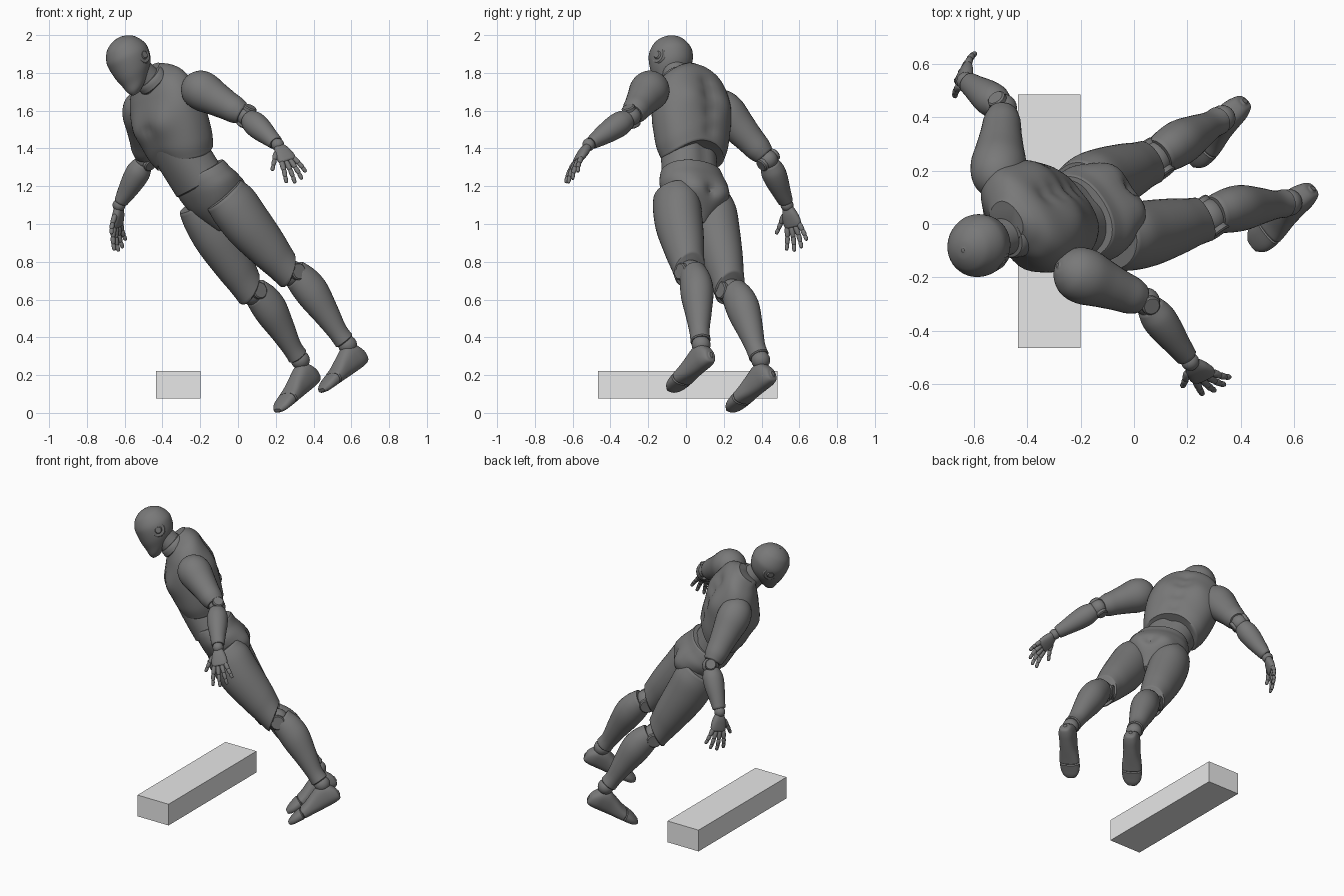
import bpy, bmesh, math
from mathutils import Vector, Matrix

cube = bpy.data.objects.get("Cube")
if cube:
    bpy.data.objects.remove(cube, do_unlink=True)


def material(name, value):
    m = bpy.data.materials.new(name)
    m.use_nodes = True
    m.diffuse_color = (value, value, value, 1)
    m.node_tree.nodes["Principled BSDF"].inputs["Base Color"].default_value = (value, value, value, 1)
    return m


DARK = material("dark grey", 0.19)
PALE = material("pale grey", 0.8)


def finish(name, bm, mat, angle=40):
    bmesh.ops.recalc_face_normals(bm, faces=bm.faces)
    me = bpy.data.meshes.new(name)
    bm.to_mesh(me)
    bm.free()
    me.materials.append(mat)
    me.shade_smooth()
    me.set_sharp_from_angle(angle=math.radians(angle))
    ob = bpy.data.objects.new(name, me)
    bpy.context.collection.objects.link(ob)


def frame(origin, z, x):
    """Local frame: z along the part, x sideways, y completes it."""
    z = Vector(z).normalized()
    x = Vector(x)
    x = (x - z * x.dot(z)).normalized()
    m = Matrix((x, z.cross(x), z)).transposed().to_4x4()
    m.translation = Vector(origin)
    return m


def ring(z, w, d=None, off=0):
    return (z, w, w if d is None else d, off)


def smooth_rings(rings, steps):
    """Catmull-Rom through (z, half width, half depth, y offset)."""
    pts = [rings[0]] + rings + [rings[-1]]
    out = []
    for a, b, c, d in zip(pts, pts[1:], pts[2:], pts[3:]):
        for i in range(steps):
            t = i / steps
            out.append([q + t / 2 * (r - p + t * (2 * p - 5 * q + 4 * r - s + t * (3 * (q - r) + s - p)))
                        for p, q, r, s in zip(a, b, c, d)])
    return out + [list(rings[-1])]


def flat(x, y):
    return 0


def loft(name, mat4, rings, bumps=(), power=2, segs=32, steps=5, lip=0.006, low=flat, high=flat):
    """Skin elliptical rings; low and high shape the cut at the first and last ring."""
    rows = smooth_rings([ring(*r) for r in rings], steps)
    # rounded lips close both ends
    first, last = rows[0], rows[-1]
    up = math.copysign(lip, last[0] - first[0])
    rows.insert(0, [first[0] - up, first[1] - lip, first[2] - lip, first[3]])
    rows.append([last[0] + up, last[1] - lip, last[2] - lip, last[3]])
    bm = bmesh.new()
    loops = []
    for i, (z, w, d, off) in enumerate(rows):
        u = i / (len(rows) - 1)
        loop = []
        for k in range(segs):
            a = math.tau * k / segs
            c, s = math.cos(a), math.sin(a)
            x = w * math.copysign(abs(c) ** (2 / power), c)
            y = off + d * math.copysign(abs(s) ** (2 / power), s)
            p = Vector((x, y, z + low(x, y) * (1 - u) ** 2 + high(x, y) * u ** 2))
            push = sum(amp * math.exp(-((p - Vector(at)).length / r) ** 2) for at, r, amp in bumps)
            loop.append(bm.verts.new(mat4 @ (p + Vector((c, s, 0)) * push)))
        loops.append(loop)
    for a, b in zip(loops, loops[1:]):
        for k in range(segs):
            n = (k + 1) % segs
            bm.faces.new((a[k], a[n], b[n], b[k]))
    bm.faces.new(loops[0])
    bm.faces.new(loops[-1])
    finish(name, bm, DARK)


def limb(name, a, b, side, rings, **kw):
    """Loft between two joints, with stations given as fractions of the length."""
    a, b = Vector(a), Vector(b)
    size = (b - a).length
    loft(name, frame(a, b - a, side), [(r[0] * size, *r[1:]) for r in rings], **kw)


def ball(name, at, r):
    bm = bmesh.new()
    bmesh.ops.create_uvsphere(bm, u_segments=24, v_segments=16, radius=r,
                              matrix=Matrix.Translation(Vector(at)))
    finish(name, bm, DARK)


def hinge(name, at, axis, r, half):
    loft(name, frame(at, axis, (0, 0.3, 1)), [(-half, r), (half, r)], steps=1, segs=24)


# Block
bm = bmesh.new()
bmesh.ops.create_cube(bm, size=1)
bmesh.ops.scale(bm, verts=bm.verts, vec=(0.235, 0.95, 0.145))
bmesh.ops.translate(bm, verts=bm.verts, vec=(-0.317, 0.01, 0.148))
finish("block", bm, PALE)

# Torso
SIDE = (0.61, -0.76, 0.21)
UP = (-0.445, -0.095, 0.89)
HIPS = (0.59, -0.8, 0.13)

both = (-1, 1)
chest_bumps = [((s * 0.09, -0.16, 0.05), 0.08, 0.028) for s in both]
chest_bumps += [((s * 0.11, 0.15, 0.08), 0.08, 0.018) for s in both]
chest_bumps += [((0, 0.16, z), 0.04, -0.016) for z in (-0.1, 0, 0.1, 0.18)]
chest_bumps += [((0, -0.17, 0.04), 0.03, -0.012), ((0, -0.16, -0.15), 0.06, -0.012)]
loft("chest", frame((-0.35, 0.03, 1.53), UP, SIDE),
     [(-0.15, 0.172, 0.147, -0.02), (-0.08, 0.2, 0.16, -0.014), (0.03, 0.222, 0.16, 0),
      (0.12, 0.228, 0.15, 0.01), (0.19, 0.212, 0.13, 0.023), (0.24, 0.175, 0.108, 0.032),
      (0.275, 0.122, 0.086, 0.03), (0.297, 0.084, 0.07, 0.016)],
     bumps=chest_bumps, power=2.3, segs=56, steps=7,
     low=lambda x, y: -2 * x * x, high=lambda x, y: 0.25 * y)
loft("abdomen", frame((-0.265, 0.025, 1.34), (-0.5, -0.04, 0.86), SIDE),
     [(-0.14, 0.157, 0.124, -0.01), (0, 0.153, 0.128, -0.015), (0.12, 0.155, 0.128, -0.018)],
     bumps=[((0, 0.11, z), 0.04, -0.012) for z in (-0.06, 0.02)], power=2.2, segs=48)
loft("pelvis", frame((-0.15, 0.04, 1.17), UP, HIPS),
     [(-0.2, 0.045, 0.06, 0), (-0.13, 0.1, 0.105, 0.01), (-0.06, 0.16, 0.13, 0.01), (0.02, 0.19, 0.139, 0.006),
      (0.08, 0.182, 0.133, -0.003), (0.12, 0.168, 0.128, -0.005)],
     bumps=[((s * 0.085, 0.13, -0.06), 0.08, 0.035) for s in both] + [((0, 0.14, -0.06), 0.03, -0.025)],
     power=2.2, segs=56)

# Neck and head
NECK = (-0.12, -0.05, 0.12)
loft("neck", frame((-0.42, -0.02, 1.71), NECK, SIDE), [(0, 0.078), (0.08, 0.072), (0.17, 0.072)])
loft("neck_collar", frame((-0.46, -0.045, 1.765), NECK, SIDE), [(-0.02, 0.088), (0.015, 0.082)], steps=2)
HEAD_UP, EAR = (-0.5, -0.15, 0.86), (0.7, -0.7, 0.2)
head_frame = frame((-0.58, -0.08, 1.878), HEAD_UP, EAR)
loft("head", head_frame,
     [(0.12, 0.008, 0.009, 0), (0.115, 0.034, 0.037, 0), (0.101, 0.063, 0.067, 0), (0.08, 0.087, 0.092, 0),
      (0.04, 0.109, 0.115, 0), (0, 0.115, 0.121, 0), (-0.06, 0.103, 0.113, -0.01), (-0.11, 0.078, 0.088, -0.03),
      (-0.15, 0.05, 0.055, -0.062), (-0.174, 0.022, 0.027, -0.08)], segs=40, lip=0.001)
for s, label in ((1, "left"), (-1, "right")):
    spot = head_frame @ Vector((s * 0.092, 0.005, -0.015))
    out = s * head_frame.col[0].to_3d()
    loft(label + "_ear_disc", frame(spot, out, HEAD_UP), [(0, 0.05), (0.01, 0.047)], steps=1)
    loft(label + "_ear_cap", frame(spot, out, HEAD_UP), [(0, 0.028), (0.018, 0.024)], steps=1)


# Limbs
def leg(label, hip, knee, ankle, heel, toe):
    limb(label + "_thigh", hip, knee, HIPS,
         [(-0.03, 0.108, 0.122, 0), (0.12, 0.122, 0.137, 0), (0.35, 0.122, 0.132, 0.008),
          (0.65, 0.105, 0.112, 0.006), (0.82, 0.091, 0.096, 0.004), (0.94, 0.086, 0.085, 0.004)],
         segs=40, high=lambda x, y: 0.65 * y)
    ball(label + "_knee", knee, 0.07)
    hinge(label + "_knee_hinge", knee, HIPS, 0.046, 0.07)
    limb(label + "_calf", knee, ankle, HIPS,
         [(0.06, 0.072, 0.074, -0.018), (0.2, 0.082, 0.09, -0.028), (0.36, 0.084, 0.092, -0.03),
          (0.6, 0.068, 0.072, -0.018), (0.82, 0.053, 0.054, -0.003), (0.94, 0.053, 0.055, 0)],
         low=lambda x, y: 0.4 * y)
    ball(label + "_ankle", ankle, 0.05)
    heel, along = Vector(heel), Vector(toe) - Vector(heel)
    sole = frame(heel, along, (Vector(ankle) - heel).cross(along))
    loft(label + "_foot", sole,
         [(-0.012, 0.016, 0.02, 0.046), (-0.005, 0.034, 0.04, 0.048), (0.03, 0.048, 0.066, 0.066),
          (0.08, 0.051, 0.073, 0.071), (0.14, 0.053, 0.06, 0.058), (0.2, 0.06, 0.044, 0.043),
          (0.238, 0.063, 0.037, 0.036)], power=2.5)
    loft(label + "_toes", sole,
         [(0.25, 0.063, 0.035, 0.034), (0.29, 0.06, 0.029, 0.028), (0.32, 0.05, 0.023, 0.022),
          (0.342, 0.032, 0.015, 0.018)], power=2.5)


def hand(label, wrist, tip, thumb, curl):
    m = frame(wrist, Vector(tip) - Vector(wrist), thumb)
    ball(label + "_wrist", wrist, 0.034)
    loft(label + "_palm", m, [(0.015, 0.029, 0.021, 0), (0.05, 0.043, 0.025, 0), (0.09, 0.051, 0.022, 0),
                              (0.115, 0.048, 0.018, 0)], power=2.5, segs=24)
    # sideways base, forward base, spread, length
    fingers = {"index": (0.037, 0.117, 0.24, 0.118), "middle": (0.012, 0.12, 0.06, 0.128),
               "ring": (-0.013, 0.118, -0.12, 0.122), "little": (-0.037, 0.11, -0.32, 0.1),
               "thumb": (0.038, 0.05, 0.75, 0.105)}
    for name, (x, z, spread, length) in fingers.items():
        p = Vector((x, 0, z))
        for i, share in enumerate((0.42, 0.32, 0.26)):
            bend = curl * (0.1 + 0.18 * i)
            step = Vector((spread, bend, 1)).normalized() * length * share
            r = 0.0145 - 0.0017 * i
            limb(f"{label}_{name}_{i + 1}", m @ p, m @ (p + step), thumb,
                 [(-0.06, r * 0.8), (0.2, r), (0.7, r * 0.95), (1, r * 0.75)], segs=12, steps=2, lip=0.003)
            p += step


def arm(label, shoulder, elbow, wrist, tip, thumb, curl):
    limb(label + "_upper_arm", shoulder, elbow, SIDE,
         [(-0.335, 0.014), (-0.32, 0.035), (-0.25, 0.068), (-0.12, 0.096), (0.08, 0.105), (0.35, 0.09),
          (0.6, 0.077), (0.78, 0.07), (0.9, 0.058)])
    ball(label + "_elbow", elbow, 0.052)
    axis = (Vector(elbow) - Vector(shoulder)).cross(Vector(wrist) - Vector(elbow))
    hinge(label + "_elbow_hinge", elbow, axis, 0.036, 0.053)
    limb(label + "_forearm", elbow, wrist, thumb,
         [(0.1, 0.052), (0.25, 0.064), (0.45, 0.062), (0.72, 0.049), (0.92, 0.041, 0.036, 0)])
    hand(label, wrist, tip, thumb, curl)


leg("left", (-0.06, -0.06, 1.14), (0.28, 0.025, 0.74), (0.58, 0.08, 0.36), (0.68, 0.13, 0.26), (0.46, -0.07, 0.11))
leg("right", (-0.2, 0.13, 1.1), (0.075, 0.24, 0.64), (0.33, 0.395, 0.28), (0.425, 0.46, 0.16), (0.23, 0.25, 0.008))
arm("left", (-0.2, -0.19, 1.71), (0.045, -0.29, 1.57), (0.21, -0.515, 1.42), (0.325, -0.64, 1.24),
    (-0.75, -0.45, -0.35), 1)
arm("right", (-0.508, 0.2, 1.6), (-0.49, 0.435, 1.34), (-0.63, 0.535, 1.1), (-0.65, 0.605, 0.86), (-0.5, -1, 0), -1)
